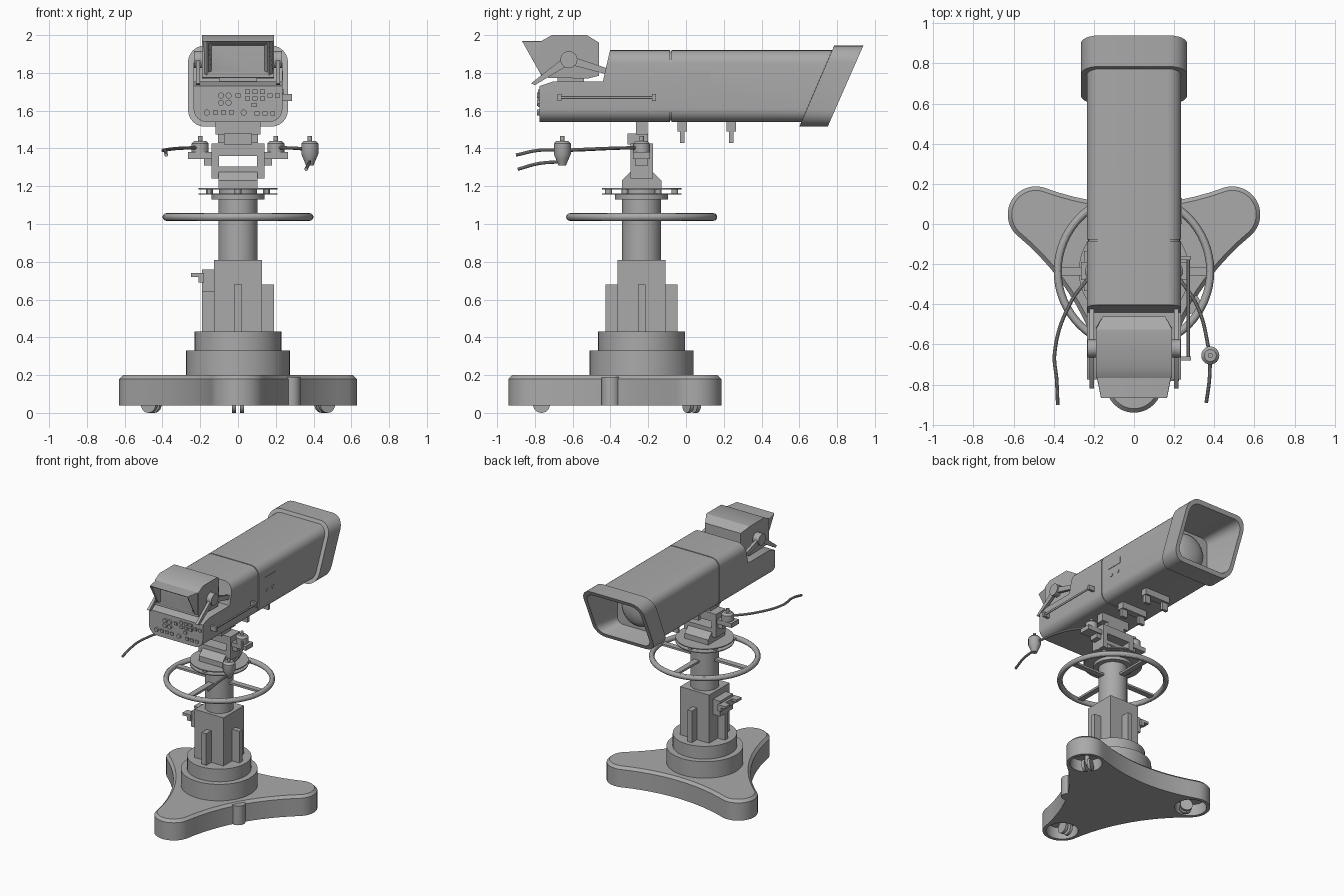
import bpy, bmesh
from math import sin, cos, pi, radians
from mathutils import Vector

if "Cube" in bpy.data.objects:
    bpy.data.objects.remove(bpy.data.objects["Cube"])

grey = bpy.data.materials.new("plain grey")
grey.use_nodes = True
grey.diffuse_color = (0.4, 0.4, 0.4, 1)
grey.node_tree.nodes["Principled BSDF"].inputs["Base Color"].default_value = grey.diffuse_color
AXIS = -0.235  # y of the pedestal axis


def add(name, data):
    ob = bpy.data.objects.new(name, data)
    bpy.context.collection.objects.link(ob)
    data.materials.clear()
    data.materials.append(grey)
    return ob


def finish(name, bm):
    bmesh.ops.recalc_face_normals(bm, faces=bm.faces)
    me = bpy.data.meshes.new(name)
    bm.to_mesh(me)
    bm.free()
    return add(name, me)


def loft(name, loops, caps=(True, True)):
    bm = bmesh.new()
    rings = [[bm.verts.new(p) for p in loop] for loop in loops]
    n = len(rings[0])
    for a, b in zip(rings, rings[1:]):
        for i in range(n):
            j = (i + 1) % n
            bm.faces.new((a[i], a[j], b[j], b[i]))
    if caps[0]:
        bm.faces.new(rings[0])
    if caps[1]:
        bm.faces.new(rings[-1])
    return finish(name, bm)


def box(name, x, y, z):
    corners = [(x[0], y[0]), (x[1], y[0]), (x[1], y[1]), (x[0], y[1])]
    return loft(name, [[(a, b, h) for a, b in corners] for h in z])


def side_prism(name, profile, x0, x1):
    return loft(name, [[(x, y, z) for y, z in profile] for x in (x0, x1)])


def rod(name, r, p, q, sides=24):
    p, q = Vector(p), Vector(q)
    turn = (q - p).to_track_quat('Z', 'Y')
    ring = [turn @ Vector((r * cos(2 * pi * i / sides), r * sin(2 * pi * i / sides), 0)) for i in range(sides)]
    return loft(name, [[c + v for v in ring] for c in (p, q)])


def lathe(name, profile, x=0, y=AXIS, sides=48):
    return loft(name, [[(x + r * cos(2 * pi * i / sides), y + r * sin(2 * pi * i / sides), z)
                        for i in range(sides)] for r, z in profile])


def rounded(hw, z0, z1, r, y, slope=0):
    # rounded rectangle facing y, leaning forward with height
    pts = []
    for cx, cz, start in ((hw - r, z1 - r, 0), (r - hw, z1 - r, 90), (r - hw, z0 + r, 180), (hw - r, z0 + r, 270)):
        for k in range(7):
            a = radians(start + 15 * k)
            z = cz + r * sin(a)
            pts.append((cx + r * cos(a), y + slope * (z - z0), z))
    return pts


def bake(ob):
    deps = bpy.context.evaluated_depsgraph_get()
    me = bpy.data.meshes.new_from_object(ob.evaluated_get(deps))
    name = ob.name
    bpy.data.objects.remove(ob)
    ob = add(name, me)
    ob.name = name
    return ob


def cut(ob, cutters):
    for c in cutters:
        c.hide_render = True
        m = ob.modifiers.new("cut", 'BOOLEAN')
        m.operation, m.object, m.solver = 'DIFFERENCE', c, 'EXACT'
    ob = bake(ob)
    for c in cutters:
        bpy.data.objects.remove(c)
    return ob


def cable(name, pts, r):
    cu = bpy.data.curves.new(name, 'CURVE')
    cu.dimensions, cu.bevel_depth, cu.bevel_resolution, cu.use_fill_caps = '3D', r, 3, True
    s = cu.splines.new('BEZIER')
    s.bezier_points.add(len(pts) - 1)
    for b, p in zip(s.bezier_points, pts):
        b.co = p
        b.handle_left_type = b.handle_right_type = 'AUTO'
    return bake(add(name, cu))


# three-lobed base with caster wells
def polar(r, a):
    return Vector((r * cos(a), AXIS + r * sin(a), 0))


def outline(lobe, mid, z):
    pts = []
    for k in range(3):
        a = radians(-90 + 120 * k)
        arc = [polar(0.565, a) + Vector((cos(a + t), sin(a + t), 0)) * lobe
               for t in (radians(-75 + 10 * i) for i in range(16))]
        b = a + radians(120)
        end = polar(0.565, b) + Vector((cos(b - radians(75)), sin(b - radians(75)), 0)) * lobe
        ctrl = polar(mid, a + radians(60))
        pts += arc
        for i in range(1, 12):
            t = i / 12
            pts.append(arc[-1] * (1 - t) ** 2 + ctrl * 2 * t * (1 - t) + end * t * t)
    return [(p.x, p.y, z) for p in pts]


base = loft("base", [outline(0.14, 0.25, 0.04), outline(0.14, 0.25, 0.18), outline(0.12, 0.23, 0.2)])
lobes = [radians(-90 + 120 * k) for k in range(3)]
cut(base, [rod("well", 0.115, polar(0.565, a) + Vector((0, 0, 0)), polar(0.565, a) + Vector((0, 0, 0.13)), 32)
           for a in lobes])
for a in lobes:
    c, t = polar(0.53, a) + Vector((0, 0, 0.045)), Vector((-sin(a), cos(a), 0))
    for s in (-1, 1):
        rod("caster_wheel", 0.045, c + t * 0.01 * s, c + t * 0.032 * s)
    rod("caster_stem", 0.02, c, polar(0.55, a) + Vector((0, 0, 0.14)), 12)
nub = polar(0.325, radians(-30))
lathe("base_socket", [(0.05, 0.04), (0.05, 0.19)], nub.x, nub.y, 24)

# pedestal
lathe("lower_drum", [(0.275, 0.19), (0.275, 0.33)])
lathe("upper_drum", [(0.23, 0.33), (0.23, 0.43)])
box("column_housing", (-0.127, 0.127), (AXIS - 0.127, AXIS + 0.127), (0.43, 0.81))
box("side_ribs", (-0.19, 0.19), (AXIS - 0.02, AXIS + 0.02), (0.43, 0.68))
box("front_back_ribs", (-0.02, 0.02), (AXIS - 0.19, AXIS + 0.19), (0.43, 0.68))
box("brake_bracket", (-0.19, -0.12), (AXIS - 0.08, AXIS + 0.08), (0.64, 0.76))
box("brake_arm", (-0.21, -0.18), (AXIS - 0.1, AXIS + 0.1), (0.69, 0.74))
for y in (AXIS - 0.07, AXIS + 0.07):
    box("brake_lever", (-0.25, -0.19), (y - 0.03, y + 0.03), (0.72, 0.74))
rod("column", 0.103, (0, AXIS, 0.8), (0, AXIS, 1.13), 48)
lathe("collar", [(0.14, 1.13), (0.14, 1.156)])
for z in (1.155, 1.183):
    lathe("turntable_disc", [(0.21, z), (0.21, z + 0.007)])
for k in range(6):
    p = polar(0.175, radians(60 * k + 30))
    lathe("disc_spacer", [(0.018, 1.158), (0.018, 1.185)], p.x, p.y, 12)
lathe("turntable_core", [(0.1, 1.15), (0.1, 1.19)])

# steering wheel
bpy.ops.mesh.primitive_torus_add(major_radius=0.38, minor_radius=0.02, major_segments=64,
                                 minor_segments=12, location=(0, AXIS, 1.037))
wheel = bpy.context.object
wheel.name = "steering_wheel"
wheel.data.materials.append(grey)
box("wheel_spokes_across", (-0.38, 0.38), (AXIS - 0.022, AXIS + 0.022), (1.03, 1.046))
box("wheel_spokes_along", (-0.022, 0.022), (AXIS - 0.38, AXIS + 0.38), (1.03, 1.046))

# pan and tilt head
side_prism("head_foot", [(-0.34, 1.19), (-0.13, 1.19), (-0.13, 1.23), (-0.18, 1.28), (-0.29, 1.28), (-0.34, 1.23)],
           -0.103, 0.103)
box("tilt_block", (-0.1, 0.1), (-0.295, -0.175), (1.24, 1.305))
for s in (-1, 1):
    box("cradle_arm", sorted((0.1 * s, 0.14 * s)), (-0.295, -0.175), (1.24, 1.38))
    box("handle_bracket", sorted((0.13 * s, 0.265 * s)), (-0.28, -0.19), (1.345, 1.38))
    box("bracket_gusset", sorted((0.14 * s, 0.18 * s)), (-0.27, -0.2), (1.31, 1.345))
    lathe("handle_mount", [(0.045, 1.38), (0.045, 1.425), (0.03, 1.44), (0.012, 1.44), (0.012, 1.465)], 0.2 * s, AXIS, 24)
box("cradle_top", (-0.14, 0.14), (-0.295, -0.175), (1.36, 1.425))
box("tilt_pivot", (-0.075, 0.075), (-0.31, -0.2), (1.42, 1.48))
box("mounting_plate", (-0.12, 0.12), (-0.265, -0.205), (1.475, 1.55))

# pan handles
cable("right_pan_handle", [(-0.2, -0.235, 1.405), (-0.32, -0.4, 1.4), (-0.395, -0.64, 1.39), (-0.385, -0.78, 1.39),
                           (-0.38, -0.9, 1.365)], 0.009)
cable("left_pan_handle", [(0.2, -0.235, 1.405), (0.32, -0.42, 1.4), (0.38, -0.655, 1.39)], 0.009)
cable("left_handle_grip", [(0.38, -0.655, 1.33), (0.375, -0.78, 1.32), (0.36, -0.89, 1.29)], 0.009)
lathe("zoom_control", [(0.02, 1.31), (0.032, 1.34), (0.045, 1.37), (0.045, 1.425), (0.03, 1.44), (0.012, 1.44),
                       (0.012, 1.465)], 0.38, -0.655, 24)

# camera body, stepped down at the operator end
body = loft("camera_body", [rounded(0.235, 1.54, 1.92, 0.07, y) for y in (-0.775, -0.084)])
cut(body, [side_prism("step", [(-0.9, 2.1), (-0.9, 1.72), (-0.775, 1.73), (-0.70, 1.755), (-0.44, 1.755),
                               (-0.40, 1.93), (-0.40, 2.1)], -0.5, 0.5)])
loft("body_seam", [rounded(0.228, 1.547, 1.913, 0.065, y) for y in (-0.09, -0.07)])

# lens housing, flared hood and lens
loft("lens_housing", [rounded(0.235, 1.54, 1.92, 0.07, -0.076), rounded(0.235, 1.54, 1.92, 0.07, 0.64, 0.43)],
     (True, False))
loft("lens_hood", [rounded(0.235, 1.54, 1.92, 0.07, 0.61, 0.43), rounded(0.265, 1.515, 1.945, 0.09, 0.6, 0.43),
                   rounded(0.265, 1.515, 1.945, 0.09, 0.75, 0.44), rounded(0.235, 1.545, 1.915, 0.07, 0.763, 0.44),
                   rounded(0.18, 1.57, 1.89, 0.05, 0.6)], (False, True))
steps = [radians(10 * k) for k in range(9)]
loft("lens", [[(0.14 * cos(t) * cos(a), 0.59 + 0.06 * sin(t), 1.73 + 0.14 * cos(t) * sin(a))
               for a in (2 * pi * i / 40 for i in range(40))] for t in steps])
for y in (-0.02, 0.24):
    box("underside_bracket", (-0.11, 0.11), (y - 0.026, y + 0.026), (1.49, 1.55))
    for x in (-0.08, 0.08):
        box("bracket_tab", (x - 0.025, x + 0.025), (y - 0.012, y + 0.012), (1.43, 1.5))

# side fittings
box("side_display", (0.23, 0.238), (0.0, 0.13), (1.76, 1.81))
for y in (0.03, 0.1):
    rod("side_knob", 0.014, (0.23, y, 1.7), (0.24, y, 1.7), 16)
rod("side_rail", 0.008, (0.27, -0.68, 1.67), (0.27, -0.16, 1.67), 12)
for y in (-0.67, -0.17):
    box("rail_bracket", (0.23, 0.285), (y - 0.01, y + 0.01), (1.652, 1.688))

# operator panel controls
for x, z in ((-0.09, 1.68), (-0.05, 1.68), (-0.09, 1.642), (-0.05, 1.642), (-0.165, 1.59), (0.03, 1.59)):
    rod("panel_knob", 0.016, (x, -0.77, z), (x, -0.79, z), 20)
keys = [(-0.12 + 0.043 * k, 1.59) for k in range(3)] + [(0.05 + 0.04 * k, z) for k in range(3) for z in (1.70, 1.665)]
keys += [(0.0, 1.68), (0.17, 1.68), (0.21, 1.68), (0.085, 1.63)] + [(0.1 + 0.042 * k, 1.585) for k in range(3)]
for x, z in keys:
    box("panel_key", (x - 0.013, x + 0.013), (-0.783, -0.77), (z - 0.011, z + 0.011))

# viewfinder with screen hood
finder = [(-0.767, 1.775), (-0.767, 1.968), (-0.71, 2.0), (-0.525, 2.0), (-0.46, 1.96), (-0.46, 1.785), (-0.52, 1.77)]
loft("viewfinder", [[(s * (0.155 if y > -0.5 else 0.19), y, z) for y, z in finder] for s in (-1, 1)])
loft("viewfinder_hood", [rounded(0.185, 1.79, 1.968, 0.005, -0.765), rounded(0.165, 1.79, 1.968, 0.005, -0.768, -0.56),
                         rounded(0.155, 1.8, 1.958, 0.005, -0.77, -0.54), rounded(0.14, 1.805, 1.945, 0.005, -0.769)],
     (False, True))
box("viewfinder_stand", (-0.1, 0.1), (-0.68, -0.54), (1.74, 1.78))

# viewfinder yoke on both sides
for s in (-1, 1):
    arm = [(-0.82, 1.745), (-0.66, 1.87), (-0.6, 1.885), (-0.42, 1.825), (-0.41, 1.79), (-0.6, 1.84), (-0.65, 1.825),
           (-0.8, 1.735)]
    side_prism("yoke_arm", arm, 0.2 * s, 0.222 * s)
    rod("yoke_pivot", 0.045, (0.18 * s, -0.62, 1.87), (0.232 * s, -0.62, 1.87))

# smooth curved surfaces, keep edges sharp
bpy.ops.object.select_all(action='DESELECT')
for ob in bpy.context.scene.objects:
    if ob.type == 'MESH' and grey.name in ob.data.materials:
        ob.select_set(True)
        bpy.context.view_layer.objects.active = ob
bpy.ops.object.shade_smooth_by_angle(angle=radians(30))
